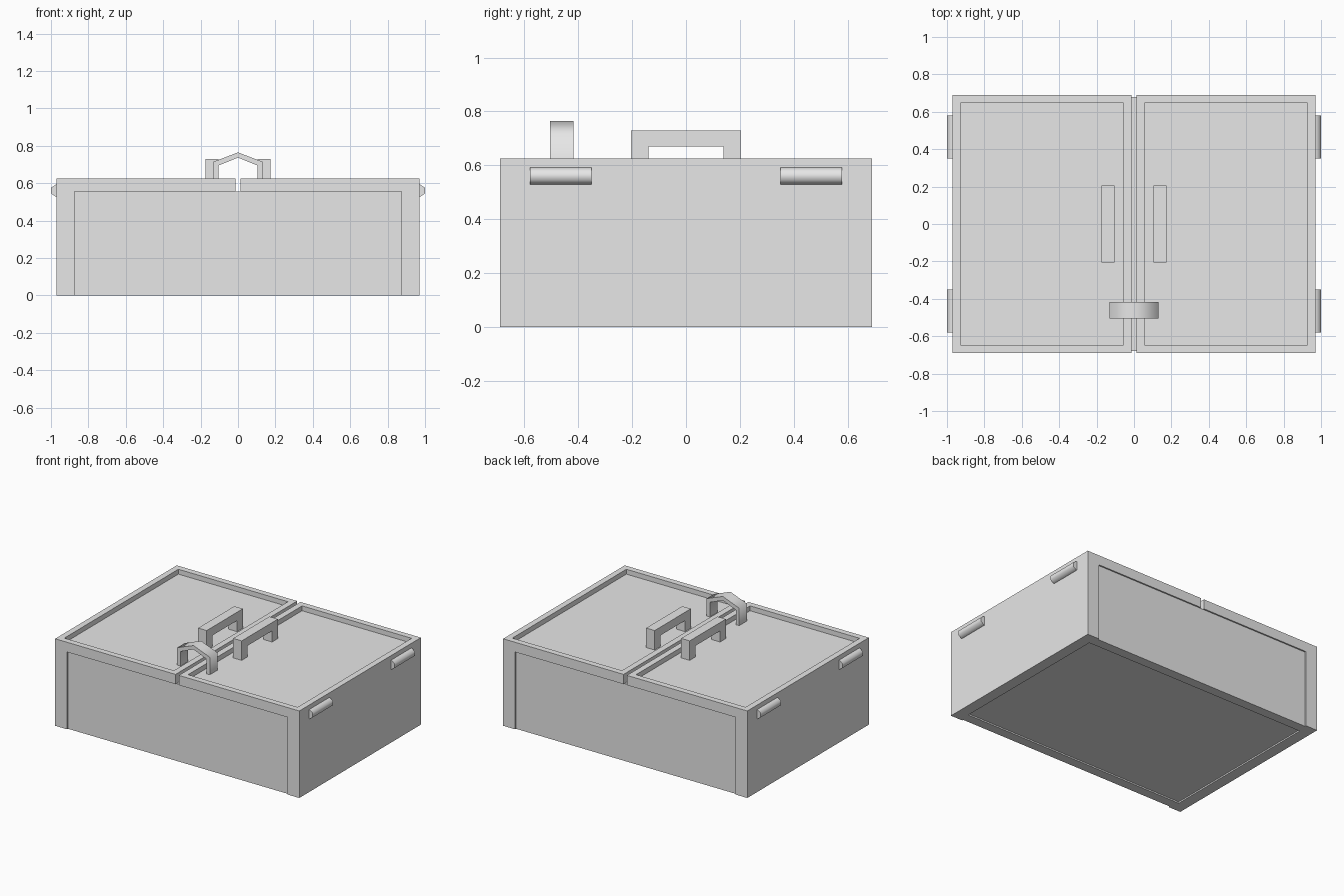
import bpy, bmesh, math
from mathutils import Vector

if "Cube" in bpy.data.objects:
    bpy.data.objects.remove(bpy.data.objects["Cube"])

grey = bpy.data.materials.new("plain_grey")
grey.diffuse_color = (0.8, 0.8, 0.8, 1)
grey.use_nodes = True
grey.node_tree.nodes["Principled BSDF"].inputs["Base Color"].default_value = grey.diffuse_color


def finish(bm, name, smooth=None):
    bmesh.ops.recalc_face_normals(bm, faces=bm.faces)
    mesh = bpy.data.meshes.new(name)
    bm.to_mesh(mesh)
    bm.free()
    mesh.materials.append(grey)
    ob = bpy.data.objects.new(name, mesh)
    bpy.context.collection.objects.link(ob)
    bpy.ops.object.select_all(action='DESELECT')
    ob.select_set(True)
    bpy.context.view_layer.objects.active = ob
    if smooth:
        bpy.ops.object.shade_smooth_by_angle(angle=math.radians(smooth))
    return ob


def prism(name, points, offset, smooth=None):
    """Extrude a closed 3D outline along an offset."""
    bm = bmesh.new()
    face = bm.faces.new([bm.verts.new(p) for p in points])
    ext = bmesh.ops.extrude_face_region(bm, geom=[face], use_keep_orig=True)
    verts = [g for g in ext["geom"] if isinstance(g, bmesh.types.BMVert)]
    bmesh.ops.translate(bm, verts=verts, vec=Vector(offset))
    return finish(bm, name, smooth)


def rect(x0, x1, y0, y1, z):
    return [(x0, y0, z), (x1, y0, z), (x1, y1, z), (x0, y1, z)]


W, D, H, SPLIT = 0.97, 0.69, 0.625, 0.555
PX, REC = 0.875, 0.01

# Case body with shallow front and back panels running down to the floor
half = [(W, -D), (W, D), (PX, D), (PX, D - REC)]
plan = half + [(-x, y) for x, y in reversed(half)]
plan = [(-PX, -D + REC), (-PX, -D), (-W, -D), (-W, D), (-PX, D), (-PX, D - REC),
        (PX, D - REC), (PX, D), (W, D), (W, -D), (PX, -D), (PX, -D + REC)]
body = prism("case_body", [(x, y, 0) for x, y in plan], (0, 0, SPLIT))

# Shallow recess in the underside
cutter = prism("bottom_cutter", rect(-0.89, 0.89, -0.61, 0.61, -0.05), (0, 0, 0.05 + REC))
cut = body.modifiers.new("bottom_recess", 'BOOLEAN')
cut.operation, cut.object, cut.solver = 'DIFFERENCE', cutter, 'EXACT'
bpy.context.view_layer.objects.active = body
bpy.ops.object.modifier_apply(modifier=cut.name)
bpy.data.objects.remove(cutter)

for s, side in ((-1, "left"), (1, "right")):
    # Lid with a raised rim around a sunken panel
    bm = bmesh.new()
    bmesh.ops.create_cube(bm, size=1)
    for v in bm.verts:
        v.co = (s * (0.013 if v.co.x < 0 else W), D * (1 if v.co.y > 0 else -1),
                H if v.co.z > 0 else SPLIT)
    bmesh.ops.recalc_face_normals(bm, faces=bm.faces)
    top = max(bm.faces, key=lambda f: f.calc_center_median().z)
    bmesh.ops.inset_region(bm, faces=[top], thickness=0.061)
    bmesh.ops.inset_region(bm, faces=[top], thickness=0, depth=-0.035)
    finish(bm, side + "_lid")

    # Square bracket handle standing in the lid panel
    outline = [(-0.205, 0.58), (-0.205, 0.73), (0.205, 0.73), (0.205, 0.58),
               (0.14, 0.58), (0.14, 0.67), (-0.14, 0.67), (-0.14, 0.58)]
    prism(side + "_handle", [(s * 0.105, y, z) for y, z in outline], (s * 0.068, 0, 0))

    # Two rounded hinges on the side wall
    for y, end in ((-0.58, "front"), (0.35, "back")):
        hinge = [(0.965, 0.528), (0.975, 0.528), (1.0, 0.545),
                 (1.0, 0.575), (0.975, 0.592), (0.965, 0.592)]
        prism(f"{side}_{end}_hinge", [(s * x, y, z) for x, z in hinge], (0, 0.23, 0), 80)

# Angled clasp bridging the two lids
clasp = [(-0.13, 0.58), (-0.13, 0.715), (0, 0.765), (0.13, 0.715), (0.13, 0.58),
         (0.103, 0.58), (0.103, 0.695), (0, 0.737), (-0.103, 0.695), (-0.103, 0.58)]
prism("clasp", [(x, -0.505, z) for x, z in clasp], (0, 0.087, 0), 80)
